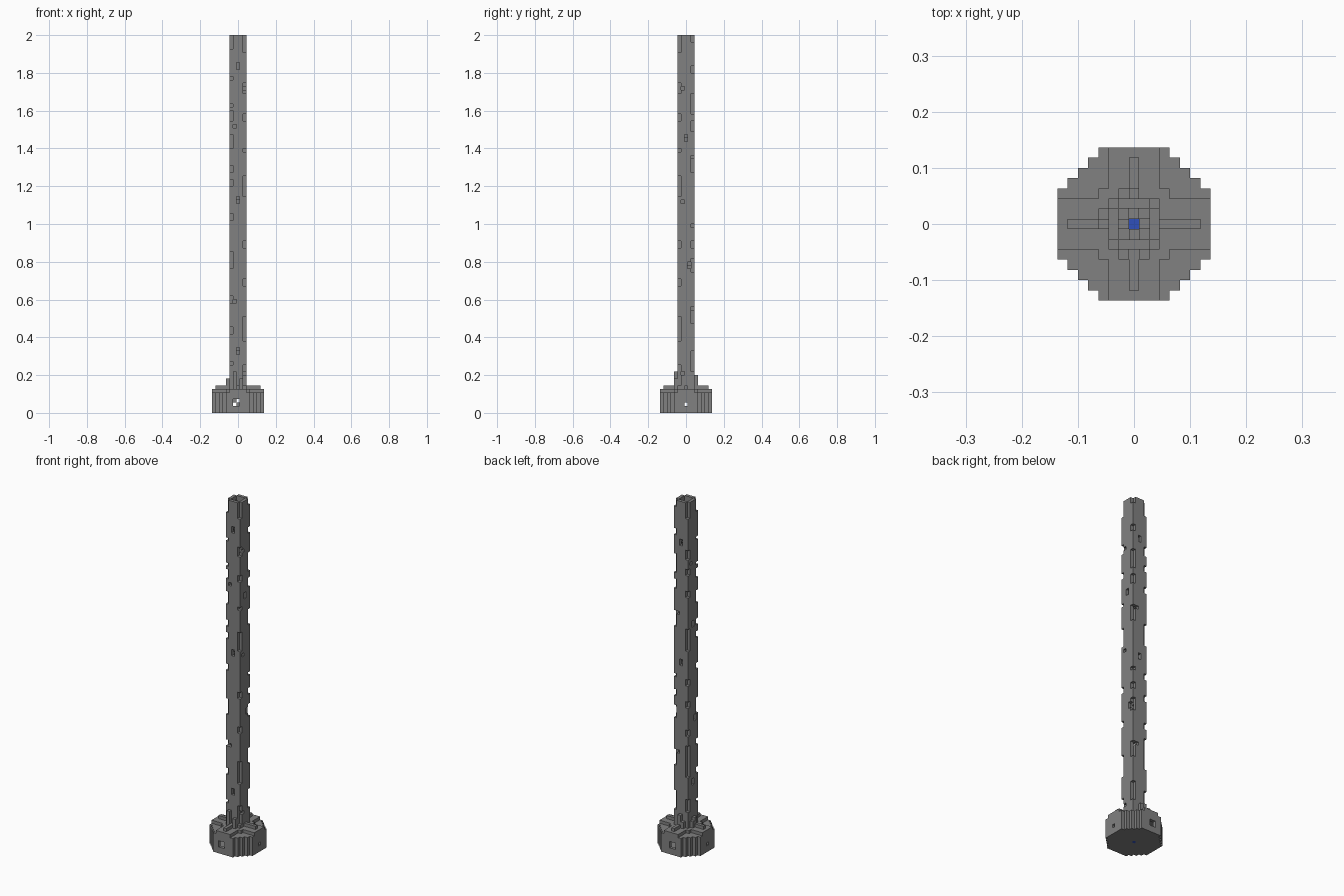
import bpy
import bmesh
from math import radians
from mathutils import Vector

cube = bpy.data.objects.get("Cube")
if cube:
    bpy.data.objects.remove(cube, do_unlink=True)

HEIGHT = 110            # tower height in blocks
BLOCK = 2 / HEIGHT      # size of one block


def make_material(name, color):
    mat = bpy.data.materials.new(name)
    mat.use_nodes = True
    mat.diffuse_color = color
    mat.node_tree.nodes["Principled BSDF"].inputs["Base Color"].default_value = color
    return mat


stone = make_material("stone grey", (0.22, 0.22, 0.22, 1))
blue = make_material("water blue", (0.03, 0.08, 0.5, 1))


def octagon(radius, diagonal):
    span = range(-radius, radius + 1)
    return [(x, y) for x in span for y in span if abs(x) + abs(y) <= diagonal]


def square(radius):
    return octagon(radius, 2 * radius)


def column(cells, low, high):
    return {(x, y, z) for x, y in cells for z in range(low, high)}


# Octagonal base: floor and hollow wall
outline = octagon(7, 10)
room = octagon(6, 8)
pool = {(0, 0, 0)}
base = column(outline, 0, 5) - column(room, 1, 5) - pool


# Stepped roof with a ridge along each axis
def roof_height(x, y):
    near, far = sorted((abs(x), abs(y)))
    if near == 0 and far < 7:
        return 8
    if near <= 2 or far <= 3:
        return 7
    return 6


roof = set()
for x, y in outline:
    roof |= column([(x, y)], 5, roof_height(x, y))
roof -= column(square(1), 5, 9)

# Tower wall around an open shaft
tower = column(square(2), 5, HEIGHT) - column(square(1), 5, HEIGHT)
roof -= tower

# Worn gaps along the four corners (low and high block of each gap)
corner_gaps = {
    (-2, -2): "14-15 23-25 32-34 42-47 56-58 66-68 70-72 77-81 85-88 89-90 97-98 106-110",
    (2, -2): "8-14 21-28 37-39 48-50 63-69 76-77 85-87 93-96 105-110",
    (2, 2): "12-18 26-31 41-45 48-50 54-55 70-75 82-85 87-93 99-101 108-110",
    (-2, 2): "12-16 23-33 36-38 45-47 52-54 63-70 80-82 87-89 92-95 105-110",
}
for corner, gaps in corner_gaps.items():
    for gap in gaps.split():
        low, high = map(int, gap.split("-"))
        tower -= column([corner], low, high)

# Small windows: offset across the wall, sill and head
windows = {
    "front": [(0, 100, 102), (-1, 83, 84), (0, 61, 63), (-1, 32, 33), (0, 17, 19)],
    "right": [(-1, 94, 95), (0, 79, 81), (-1, 61, 62), (1, 42, 44), (-1, 11, 12)],
    "back": [(0, 96, 98), (1, 74, 75), (0, 58, 60), (1, 30, 31)],
    "left": [(1, 90, 91), (0, 70, 72), (-1, 40, 42), (0, 20, 22)],
}
place = {
    "front": lambda across, depth: (across, -depth),
    "back": lambda across, depth: (across, depth),
    "right": lambda across, depth: (depth, across),
    "left": lambda across, depth: (-depth, across),
}
for side, openings in windows.items():
    for across, sill, head in openings:
        tower -= column([place[side](across, 2)], sill, head)

# Windows through the base wall
for side in place:
    deep = side in ("front", "back")
    for across in ((-1, 0) if deep else (0,)):
        cells = [place[side](across, depth) for depth in (6, 7)]
        base -= column(cells, 2, 4 if deep else 3)

# Spiral stair inside the shaft
ring = [(1, 0), (1, 1), (0, 1), (-1, 1), (-1, 0), (-1, -1), (0, -1), (1, -1)]
stair = {(*ring[z % len(ring)], z) for z in range(1, HEIGHT - 1)}

# Buttress stubs at the foot of the tower
buttresses = set()
for side, across, top in (("front", -1, 12), ("front", 1, 10), ("back", 0, 11),
                          ("back", -1, 9), ("left", 0, 10), ("left", 1, 9)):
    buttresses |= column([place[side](across, 3)], 7, top)
buttresses -= roof

parts = {
    "base": (base, stone),
    "roof": (roof, stone),
    "tower": (tower, stone),
    "spiral_stair": (stair, stone),
    "buttresses": (buttresses, stone),
    "pool": (pool, blue),
}
solid = set().union(*(cells for cells, _ in parts.values()))


def build(name, cells, mat):
    """Skin the exposed sides of a set of blocks."""
    bm = bmesh.new()
    for cell in sorted(cells):
        center = Vector(cell) + Vector((0, 0, 0.5))
        for axis in range(3):
            for sign in (-1, 1):
                beside = list(cell)
                beside[axis] += sign
                if tuple(beside) in solid:
                    continue
                normal, u, v = Vector(), Vector(), Vector()
                normal[axis] = sign / 2
                u[(axis + 1) % 3] = sign / 2
                v[(axis + 2) % 3] = 0.5
                points = [center + normal + p for p in (-u - v, u - v, u + v, v - u)]
                bm.faces.new([bm.verts.new(p * BLOCK) for p in points])
    bmesh.ops.remove_doubles(bm, verts=bm.verts, dist=BLOCK / 100)
    bmesh.ops.dissolve_limit(bm, angle_limit=radians(1), verts=bm.verts, edges=bm.edges)
    mesh = bpy.data.meshes.new(name)
    bm.to_mesh(mesh)
    bm.free()
    mesh.materials.append(mat)
    bpy.context.collection.objects.link(bpy.data.objects.new(name, mesh))


for name, (cells, mat) in parts.items():
    build(name, cells, mat)
